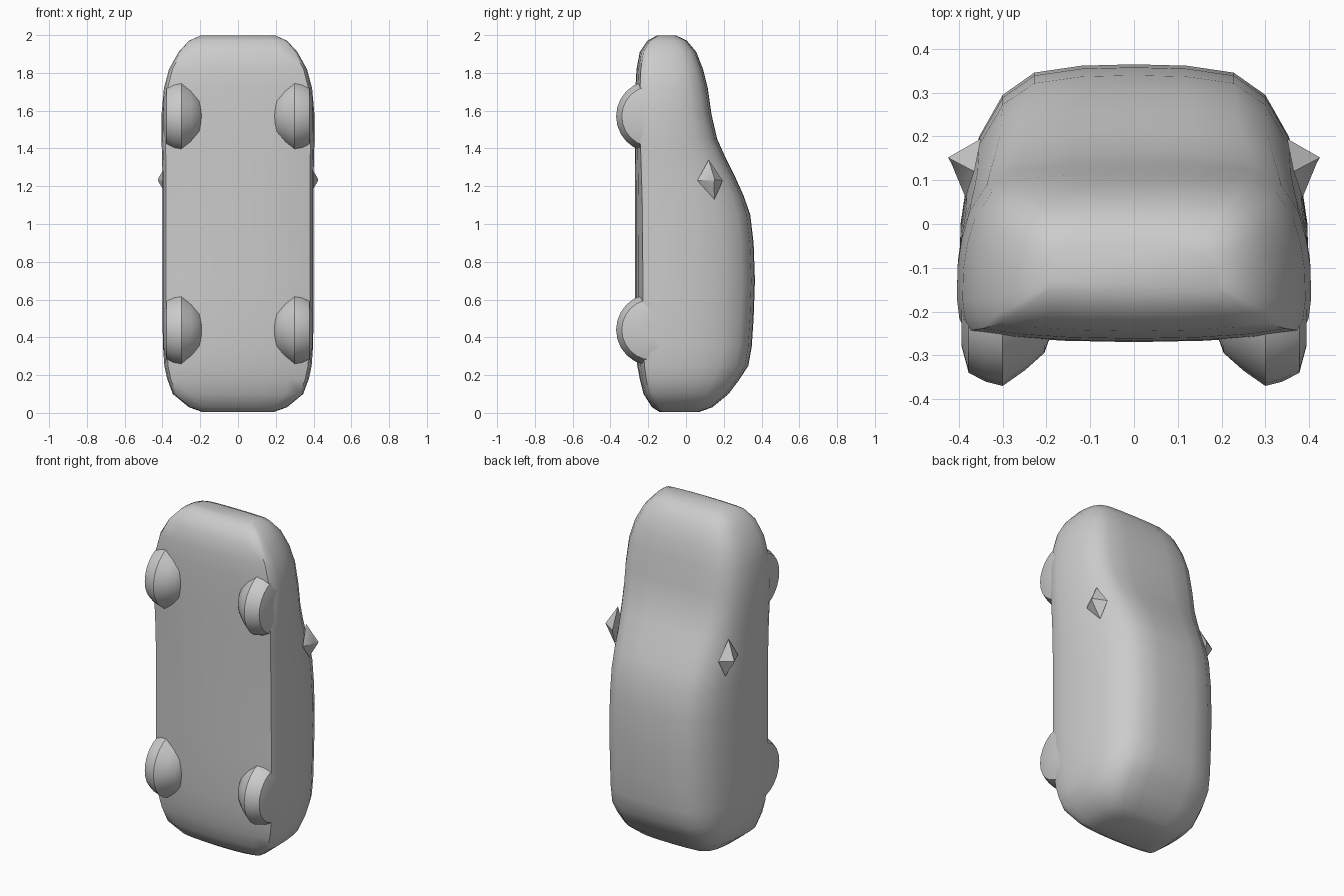
import bpy, bmesh, math
from mathutils import Vector

cube = bpy.data.objects.get("Cube")
if cube:
    bpy.data.objects.remove(cube, do_unlink=True)

# Single body colour
grey = bpy.data.materials.new("plain grey")
grey.use_nodes = True
COLOUR = (0.6, 0.6, 0.6, 1)
grey.diffuse_color = COLOUR
grey.node_tree.nodes["Principled BSDF"].inputs["Base Color"].default_value = COLOUR


def make(name, bm, angle):
    bmesh.ops.remove_doubles(bm, verts=bm.verts, dist=1e-5)
    bmesh.ops.recalc_face_normals(bm, faces=bm.faces)
    me = bpy.data.meshes.new(name)
    bm.to_mesh(me)
    bm.free()
    me.materials.append(grey)
    ob = bpy.data.objects.new(name, me)
    bpy.context.scene.collection.objects.link(ob)
    bpy.ops.object.select_all(action='DESELECT')
    ob.select_set(True)
    bpy.context.view_layer.objects.active = ob
    bpy.ops.object.shade_smooth_by_angle(angle=math.radians(angle))
    return ob


def loft(bm, rings, cap_start=True, cap_end=True):
    loops = [[bm.verts.new(p) for p in ring] for ring in rings]
    for a, b in zip(loops, loops[1:]):
        for i in range(len(a)):
            j = (i + 1) % len(a)
            bm.faces.new((a[i], a[j], b[j], b[i]))
    if cap_start:
        bm.faces.new(loops[0])
    if cap_end:
        bm.faces.new(loops[-1])


# Car body stations from tail to nose: z, underside y, roof y, half width, roof boxiness
STATIONS = [
    (0.005, -0.14, 0.07, 0.19, 0.8), (0.03, -0.18, 0.14, 0.26, 0.7),
    (0.10, -0.225, 0.225, 0.345, 0.5), (0.18, -0.245, 0.285, 0.375, 0.3),
    (0.25, -0.258, 0.33, 0.39, 0.15), (0.35, -0.265, 0.348, 0.397, 0.05),
    (0.50, -0.27, 0.358, 0.40, 0.0), (0.70, -0.27, 0.365, 0.40, 0.0),
    (0.90, -0.27, 0.358, 0.40, 0.0), (1.05, -0.27, 0.340, 0.40, 0.0),
    (1.15, -0.27, 0.305, 0.40, 0.05), (1.25, -0.27, 0.260, 0.40, 0.1),
    (1.35, -0.27, 0.210, 0.402, 0.25), (1.45, -0.27, 0.165, 0.405, 0.4),
    (1.58, -0.27, 0.135, 0.405, 0.5), (1.72, -0.268, 0.115, 0.392, 0.5),
    (1.82, -0.262, 0.090, 0.365, 0.5), (1.91, -0.245, 0.055, 0.315, 0.6),
    (1.97, -0.205, 0.005, 0.26, 0.7), (1.997, -0.155, -0.05, 0.20, 0.8),
]
# Half section: height fraction, narrow x fraction, boxy x fraction
SECTION = [(1.0, 0.0, 0.0), (0.995, 0.30, 0.42), (0.97, 0.57, 0.76),
           (0.89, 0.75, 0.91), (0.74, 0.885, 0.97), (0.58, 0.955, 0.99),
           (0.43, 0.99, 1.0), (0.25, 1.0, 1.0), (0.13, 0.985, 0.985),
           (0.065, 0.95, 0.95), (0.03, 0.72, 0.72), (0.008, 0.4, 0.4), (0.0, 0.0, 0.0)]

bm = bmesh.new()
rings = []
for z, yb, yt, hw, box in STATIONS:
    half = [(hw * (a + (b - a) * box), yb + t * (yt - yb)) for t, a, b in SECTION]
    rings.append([(x, y, z) for x, y in half] +
                 [(-x, y, z) for x, y in half[-2:0:-1]])
loft(bm, rings)
make("car_body", bm, 50)

# Wheels: lathed about x, with a bulged inner side and flat outer side
WHEEL = [(0.185, 0.06), (0.205, 0.115), (0.25, 0.155), (0.30, 0.19),
         (0.34, 0.18), (0.378, 0.16), (0.394, 0.10), (0.394, 0.03)]
for end, zc in (("front", 1.57), ("rear", 0.44)):
    for side, s in (("left", 1), ("right", -1)):
        bm = bmesh.new()
        loft(bm, [[(s * x, -0.18 + r * math.cos(k * math.tau / 24),
                    zc + r * math.sin(k * math.tau / 24)) for k in range(24)]
                  for x, r in WHEEL])
        make(f"{end}_{side}_wheel", bm, 35)

# Door mirrors: small pointed wedges
for side, s in (("left", 1), ("right", -1)):
    bm = bmesh.new()
    base = [(0.35, 0.195, 1.23), (0.365, 0.12, 1.34),
            (0.385, 0.06, 1.23), (0.365, 0.15, 1.13)]
    tip = [(0.425, 0.152, 1.235), (0.42, 0.149, 1.245),
           (0.418, 0.14, 1.235), (0.42, 0.149, 1.222)]
    loft(bm, [[(s * x, y, z) for x, y, z in ring] for ring in (base, tip)])
    make(f"{side}_mirror", bm, 30)
